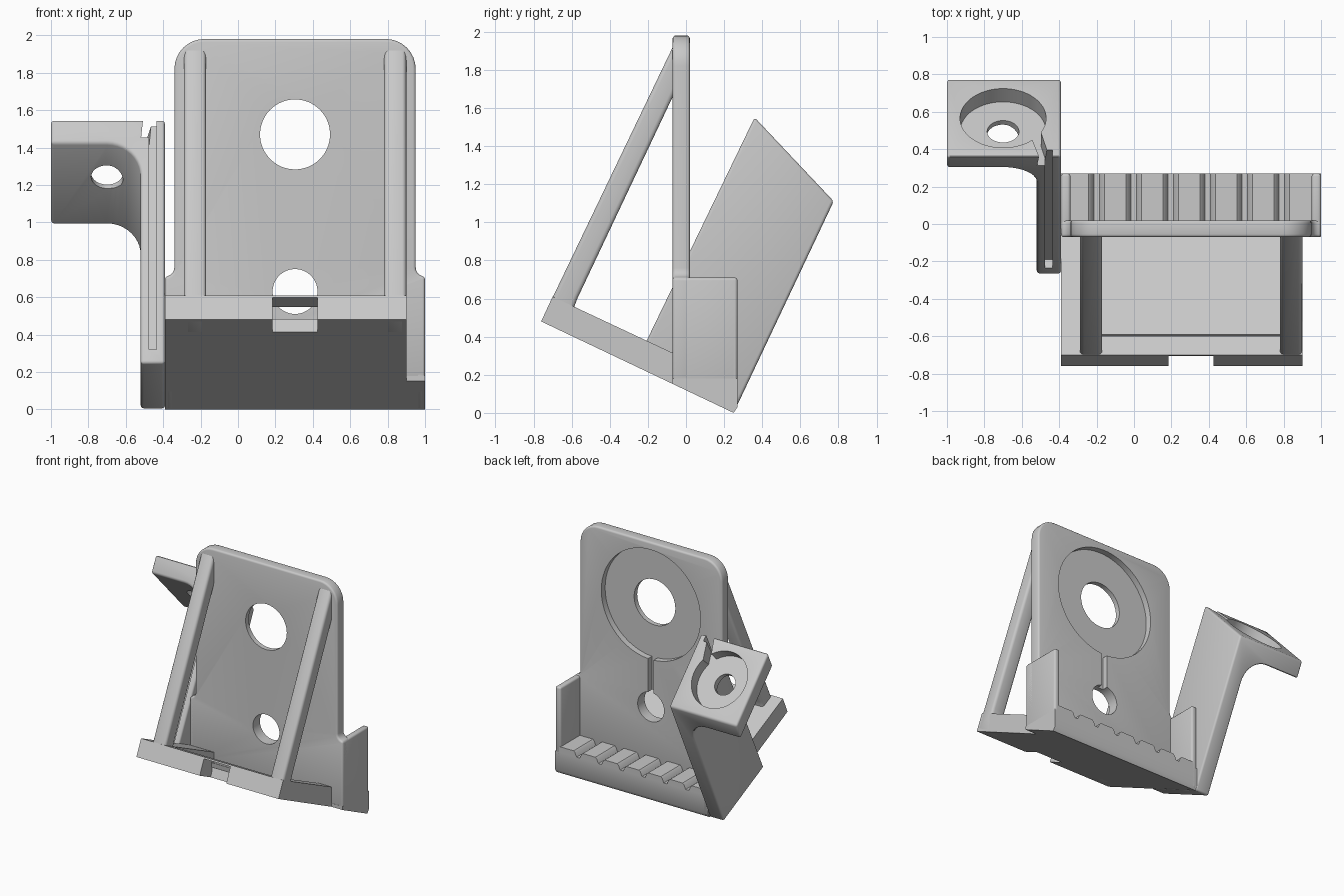
import bpy, bmesh
from math import sin, cos, pi
from mathutils import Vector

cube = bpy.data.objects.get("Cube")
if cube:
    bpy.data.objects.remove(cube, do_unlink=True)

grey = bpy.data.materials.new("light grey plastic")
grey.use_nodes = True
grey.diffuse_color = (0.58, 0.58, 0.58, 1)
grey.node_tree.nodes["Principled BSDF"].inputs["Base Color"].default_value = (0.58, 0.58, 0.58, 1)

X, Y, Z = Vector((1, 0, 0)), Vector((0, 1, 0)), Vector((0, 0, 1))
O = Vector((0, 0, 0))


def prism(name, pts, u, v, w, lo, hi, origin=O):
    """Extrude a profile in the u-v plane along w."""
    bm = bmesh.new()
    ends = [[bm.verts.new(origin + u * a + v * b + w * h) for a, b in pts] for h in (lo, hi)]
    n = len(pts)
    bm.faces.new(ends[0])
    bm.faces.new(ends[1])
    for i in range(n):
        j = (i + 1) % n
        bm.faces.new((ends[0][i], ends[0][j], ends[1][j], ends[1][i]))
    bmesh.ops.recalc_face_normals(bm, faces=bm.faces[:])
    mesh = bpy.data.meshes.new(name)
    bm.to_mesh(mesh)
    bm.free()
    mesh.materials.append(grey)
    ob = bpy.data.objects.new(name, mesh)
    bpy.context.scene.collection.objects.link(ob)
    return ob


def side(name, pts, lo, hi):
    return prism(name, pts, Y, Z, X, lo, hi)


def arc(cx, cy, r, a0, a1, n=8):
    return [(cx + r * cos(a0 + (a1 - a0) * i / n), cy + r * sin(a0 + (a1 - a0) * i / n))
            for i in range(n + 1)]


def circle(cx, cy, r, n=64):
    return arc(cx, cy, r, 0, 2 * pi, n)[:-1]


def apply(ob, mod):
    bpy.context.view_layer.objects.active = ob
    bpy.ops.object.modifier_apply(modifier=mod.name)


def bevel(ob, width, segments=3):
    m = ob.modifiers.new("Bevel", "BEVEL")
    m.width, m.segments, m.limit_method, m.angle_limit = width, segments, "ANGLE", 0.7
    apply(ob, m)
    return ob


def boolean(ob, cutter, op="DIFFERENCE"):
    m = ob.modifiers.new("Boolean", "BOOLEAN")
    m.object, m.operation, m.solver = cutter, op, "EXACT"
    apply(ob, m)
    bpy.data.objects.remove(cutter, do_unlink=True)


def under(y):
    """Height of the sloping underside."""
    return (0.25 - y) * 0.475


# Upright back plate with rounded top and flared foot
right = [(1.0, 0.17)] + arc(1.0, 0.76, 0.05, -pi / 2, -pi, 5) + arc(0.79, 1.82, 0.16, 0, pi / 2)
plate_pts = right + [(0.61 - x, z) for x, z in reversed(right)]
plate = bevel(prism("back_plate", plate_pts, X, Z, Y, -0.07, 0.02), 0.022)
cx, cz = 0.305, 1.47
boolean(plate, prism("cut", circle(cx, cz, 0.45, 96), X, Z, Y, -0.03, 0.2))
boolean(plate, prism("cut", circle(cx, cz, 0.187), X, Z, Y, -0.3, 0.2))
boolean(plate, prism("cut", circle(cx, 0.63, 0.12), X, Z, Y, -0.3, 0.2))
boolean(plate, prism("cut", [(0.28, 0.68), (0.33, 0.68), (0.33, 1.1), (0.28, 1.1)], X, Z, Y, -0.03, 0.2))

# Shelf with drainage grooves
side("shelf", [(-0.07, under(-0.07)), (0.23, under(0.23)), (0.25, 0), (0.27, 0.03), (0.27, 0.18), (-0.07, 0.18)],
     -0.39, 1.0)
edges = [-0.36] + [-0.2 + 0.198 * i for i in range(6)] + [0.97]
for i in range(7):
    a = edges[i] + (0.03 if i else 0)
    b = edges[i + 1] - (0.03 if i < 6 else 0)
    prism("shelf_ridge", [(a - 0.018, 0.175), (a, 0.215), (a + 0.012, 0.225),
                          (b - 0.012, 0.225), (b, 0.215), (b + 0.018, 0.175)], X, Z, Y, 0.0, 0.27)

# Shelf side walls
for name, lo in (("right_shelf_wall", -0.39), ("left_shelf_wall", 0.95)):
    bevel(side(name, [(-0.07, under(-0.07)), (0.25, 0), (0.27, 0.03), (0.27, 0.71), (-0.07, 0.71)],
               lo, lo + 0.05), 0.015)

# Base tray: side bars, thin floor, split front bar with cable bridge
bar = [(-0.76, under(-0.76)), (-0.70, 0.61), (-0.06, 0.31), (-0.06, under(-0.06))]
side("right_base_bar", bar, -0.39, -0.17)
side("left_base_bar", bar, 0.78, 0.90)
side("base_floor", [(-0.62, under(-0.62)), (-0.59, under(-0.62) + 0.07),
                    (-0.06, under(-0.06) + 0.07), (-0.06, under(-0.06))], -0.17, 0.78)
front = [(-0.76, under(-0.76)), (-0.70, 0.61), (-0.60, 0.563), (-0.60, under(-0.60))]
side("right_front_bar", front, -0.17, 0.185)
side("left_front_bar", front, 0.425, 0.78)
side("cable_bridge", [(-0.705, 0.597), (-0.70, 0.61), (-0.60, 0.563), (-0.60, 0.548)], 0.185, 0.425)

# Slanted support legs
for name, lo in (("right_leg", -0.29), ("left_leg", 0.78)):
    bevel(side(name, [(-0.76, under(-0.76)), (-0.05, 1.96), (-0.05, 1.70), (-0.57, 0.60),
                      (-0.585, 0.56), (-0.60, under(-0.60))], lo, lo + 0.12), 0.022)

# Side arm: one filleted section running along the pad slope, trimmed to the leaning outline
S, N = Vector((0, 0.69, -0.725)), Vector((0, 0.725, 0.69))
corner = Vector((0, 0.36, 1.55))
section = [(-1.0, 0), (-0.39, 0), (-0.39, -1.7), (-0.52, -1.7)]
section += arc(-0.70, -0.31, 0.18, 0, pi / 2, 10) + [(-1.0, -0.13)]
arm = prism("side_arm", section, X, N, S, -2, 2, corner)
outline = [(0.25, 0), (0.775, 1.11), (0.36, 1.55), (-0.27, 0.247)]
boolean(arm, side("trim", outline, -1.2, -0.2), "INTERSECT")
bevel(arm, 0.016)

# Round pad recess, through hole and cable slots
boolean(arm, prism("cut", circle(-0.70, 0.30, 0.23), X, S, N, -0.10, 0.2, corner))
boolean(arm, prism("cut", circle(-0.70, 0.30, 0.085), X, S, N, -0.4, 0.2, corner))
boolean(arm, prism("cut", [(-0.56, 0.19), (-0.51, 0.24), (-0.43, -0.1), (-0.48, -0.1)],
                   X, S, N, -0.10, 0.2, corner))
D, I = Vector((0, 0.434, 0.90)), Vector((0, 0.90, -0.434))
boolean(arm, prism("cut", [(-0.05, 0.08), (0.05, 0.08), (0.05, 1.6), (-0.05, 1.6)],
                   I, D, X, -0.475, -0.435, Vector((0, -0.27, 0.247))))

# Smooth rounded edges, keep corners crisp
for ob in bpy.context.scene.objects:
    ob.select_set(ob.type == "MESH")
bpy.context.view_layer.objects.active = plate
bpy.ops.object.shade_smooth_by_angle(angle=0.6)
